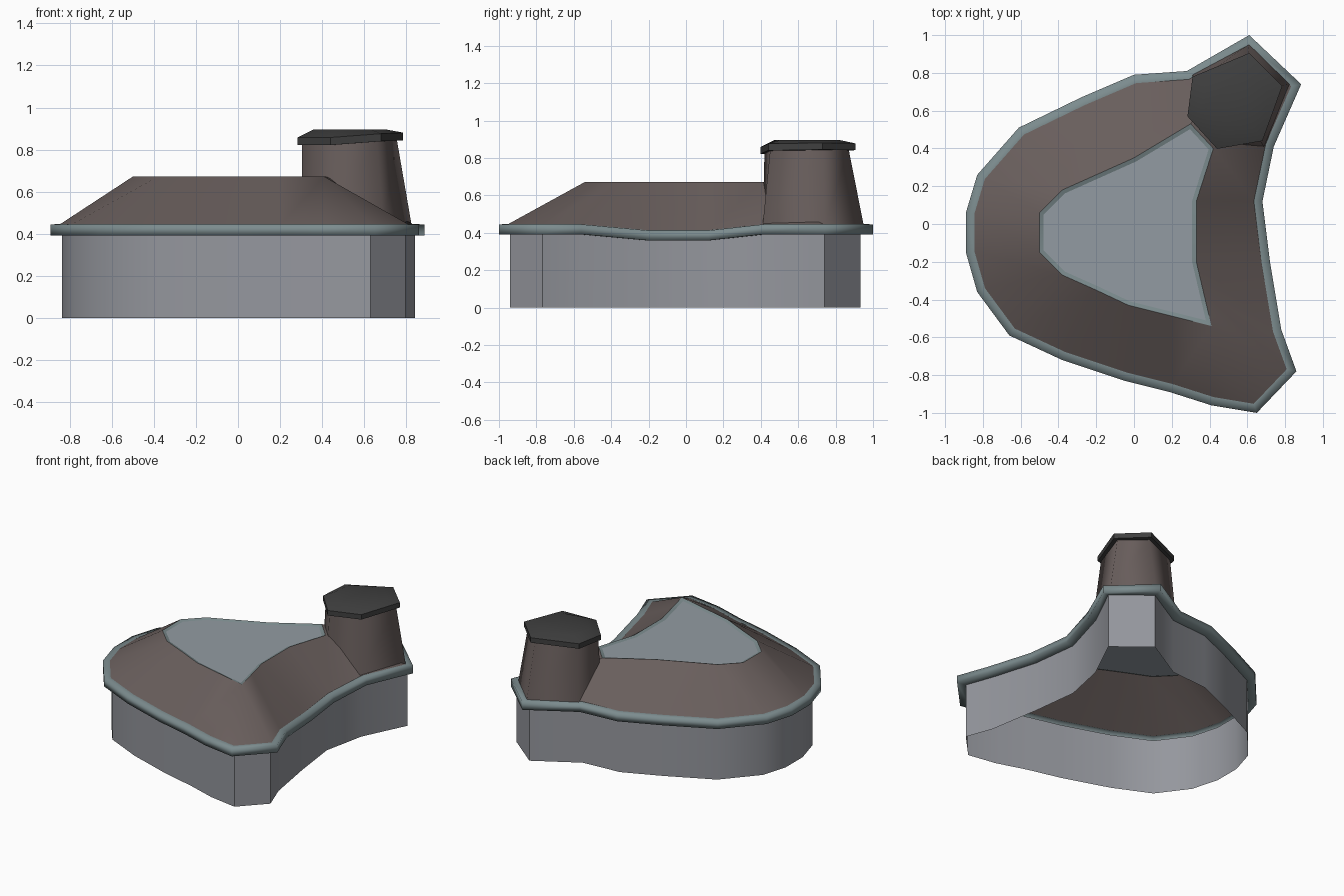
import bpy, bmesh, math
from mathutils import Vector

if "Cube" in bpy.data.objects:
    bpy.data.objects.remove(bpy.data.objects["Cube"])


def material(name, rgb):
    m = bpy.data.materials.new(name)
    m.diffuse_color = (*rgb, 1)
    m.use_nodes = True
    m.node_tree.nodes["Principled BSDF"].inputs["Base Color"].default_value = m.diffuse_color
    return m


STONE = material("stone", (0.30, 0.31, 0.34))
TRIM = material("trim", (0.20, 0.26, 0.27))
ROOF = material("roof_brown", (0.14, 0.112, 0.107))
PANEL = material("panel_grey", (0.29, 0.33, 0.36))
DARK = material("dark", (0.05, 0.05, 0.05))


def inset(pts, d):
    """Move a counter-clockwise outline inwards with mitred corners."""
    out = []
    for i, p in enumerate(pts):
        p = Vector(p)
        a = (p - Vector(pts[i - 1])).normalized()
        b = (Vector(pts[(i + 1) % len(pts)]) - p).normalized()
        n = Vector((-a.y - b.y, a.x + b.x)).normalized()
        out.append(tuple(p + n * d / max(0.5, n.dot(Vector((-a.y, a.x))))))
    return out


def at(pts, z):
    """Place an outline at height z (a number or one value per point)."""
    zs = z if isinstance(z, list) else [z] * len(pts)
    return [(x, y, h) for (x, y), h in zip(pts, zs)]


def loft(name, rings, mat, top=False, bottom=False, closed=False, angle=40):
    """Skin equal-length rings; optionally cap the ends or join last to first."""
    bm = bmesh.new()
    vs = [[bm.verts.new(p) for p in r] for r in rings]
    n = len(rings[0])
    pairs = list(zip(vs, vs[1:])) + ([(vs[-1], vs[0])] if closed else [])
    for lo, hi in pairs:
        for i in range(n):
            j = (i + 1) % n
            bm.faces.new((lo[i], lo[j], hi[j], hi[i]))
    if top:
        bm.faces.new(vs[-1])
    if bottom:
        bm.faces.new(vs[0][::-1])
    bmesh.ops.remove_doubles(bm, verts=bm.verts, dist=0.0005)
    me = bpy.data.meshes.new(name)
    bm.to_mesh(me)
    bm.free()
    me.materials.append(mat)
    ob = bpy.data.objects.new(name, me)
    bpy.context.collection.objects.link(ob)
    bpy.context.view_layer.objects.active = ob
    ob.select_set(True)
    bpy.ops.object.shade_smooth_by_angle(angle=math.radians(angle))
    ob.select_set(False)
    return ob


# Eaves outline, and the ridge point that each eaves point climbs to
eaves = [(0.885, 0.74), (0.61, 1.0), (0.28, 0.81), (0, 0.79), (-0.28, 0.67), (-0.61, 0.51),
         (-0.83, 0.26), (-0.89, 0.06), (-0.89, -0.15), (-0.83, -0.36), (-0.66, -0.59),
         (-0.38, -0.72), (-0.05, -0.83), (0.19, -0.89), (0.41, -0.96), (0.65, -1.0),
         (0.86, -0.78), (0.78, -0.56), (0.72, -0.2), (0.68, 0.12), (0.74, 0.41)]
top = [(0.42, 0.40), (0.30, 0.53), (0, 0.35), (-0.19, 0.265), (-0.38, 0.18), (-0.5, 0.06),
       (-0.5, -0.15), (-0.38, -0.27), (-0.2, -0.35), (-0.03, -0.43), (0.19, -0.485),
       (0.41, -0.54), (0.37, -0.37), (0.33, -0.2), (0.33, 0.12)]
climb = [0, 1, 1, 2, 3, 4, 4, 5, 6, 7, 7, 8, 9, 10, 11, 11, 11, 12, 13, 14, 0]


def eave_z(z):
    return [z - (0.033 if i in (18, 19) else 0) for i in range(len(eaves))]


# Outer wall, open underneath
inner = inset(eaves, 0.055)
wall = list(inner)
wall[0] = (0.84, 0.74)
loft("wall", [at(wall, 0), at(wall, eave_z(0.40))], STONE)

# Overhanging rim
loft("eaves_rim", [at(wall, eave_z(0.392)), at(eaves, eave_z(0.392)),
                   at(eaves, eave_z(0.445)), at(inset(eaves, 0.045), eave_z(0.447))],
     TRIM, angle=95)

# Sloping roof
loft("roof", [at(inset(eaves, 0.04), eave_z(0.443)), at([top[i] for i in climb], 0.672)], ROOF)

# Flat top with a narrow sloped border
sunk = inset(top, 0.022)
loft("top_border", [at(top, 0.672), at(sunk, 0.664)], TRIM)
loft("top_panel", [at(sunk, 0.664), at(inset(top, 0.03), 0.664)], PANEL, top=True)

# Corner turret: tapered body and bevelled cap
foot = [(0.825, 0.74), (0.61, 0.95), (0.31, 0.79), (0.30, 0.54), (0.42, 0.41), (0.69, 0.41)]
head = [(0.755, 0.73), (0.60, 0.87), (0.33, 0.76), (0.305, 0.57), (0.44, 0.42), (0.66, 0.45)]
loft("turret_body", [at(foot, 0.44), at(head, 0.845)], ROOF, angle=70)

cap = [(0.785, 0.73), (0.61, 0.905), (0.31, 0.78), (0.283, 0.57), (0.44, 0.398), (0.68, 0.44)]
crown = [(0.53 + (x - 0.53) * 0.7, 0.64 + (y - 0.64) * 0.7) for x, y in cap]
tilt = [0.845, 0.842, 0.83, 0.822, 0.822, 0.84]
loft("turret_cap", [at(cap, tilt), at(cap, [z + 0.036 for z in tilt]), at(crown, 0.895)],
     DARK, top=True, bottom=True)
